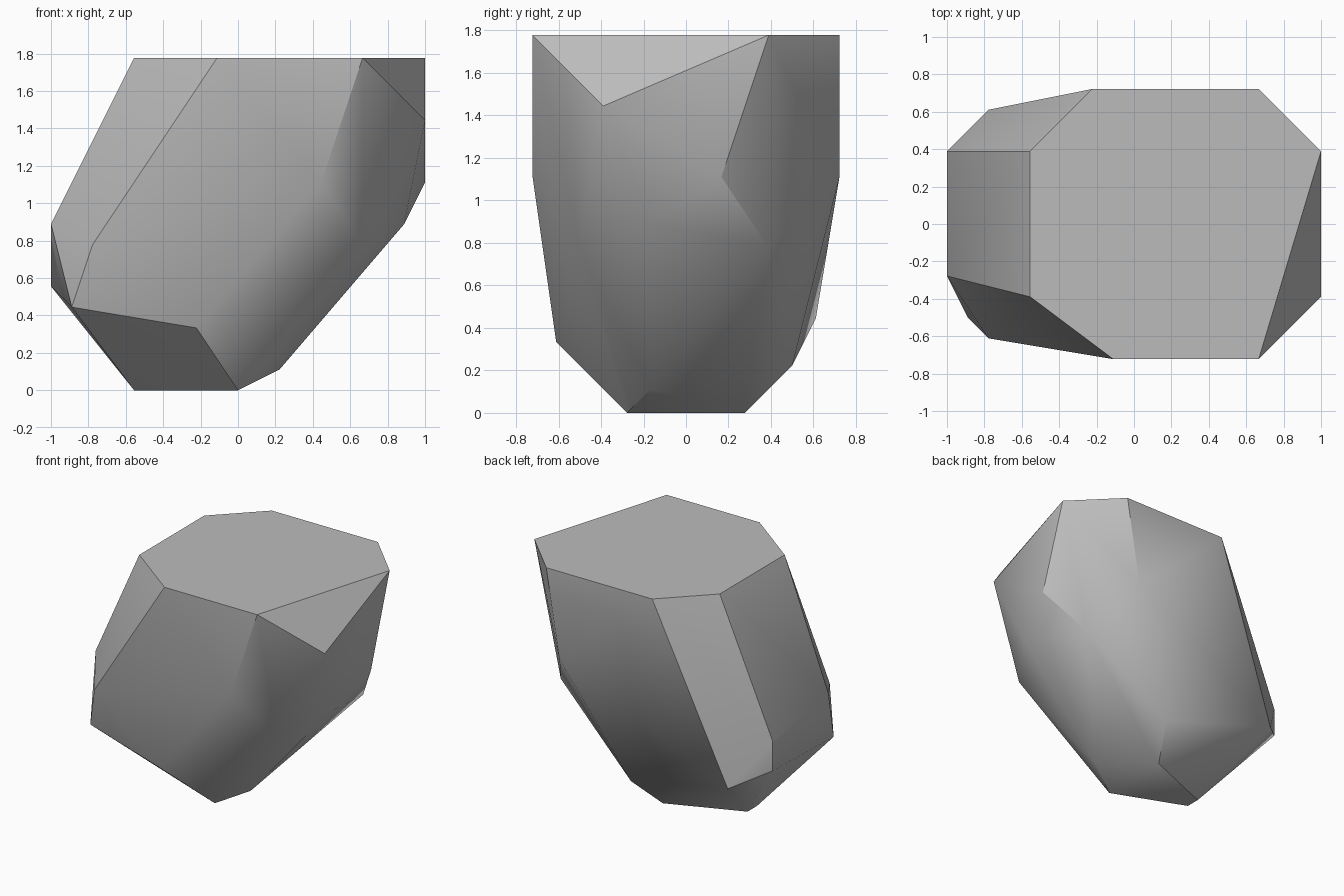
import bpy
import bmesh
import math

default_cube = bpy.data.objects.get("Cube")
if default_cube:
    bpy.data.objects.remove(default_cube, do_unlink=True)

UNIT = 1 / 18  # modelling grid step


def make_material(name, colour):
    material = bpy.data.materials.new(name)
    material.use_nodes = True
    material.diffuse_color = colour
    shader = material.node_tree.nodes["Principled BSDF"]
    shader.inputs["Base Color"].default_value = colour
    return material


# Flat cut top outline
crown = [(x, y, 32) for x, y in (
    (-10, 7), (-4, 13), (12, 13), (18, 7), (12, -13), (-2, -13), (-10, -7))]

# Corners of the chipped sides, from high to low
shoulder = [(18, -7, 26), (18, 3, 20), (8, -13, 20), (10, 13, 20)]
waist = [(-18, -5, 16), (16, -3, 16), (-18, 7, 14),
         (14, 7, 14), (12, -9, 14), (-14, -11, 14)]
lower_side = [(-18, 7, 10), (-14, 11, 8), (-16, -9, 8), (-4, -11, 6)]

# Small base the stone stands on
foot = [(2, 9, 4), (4, -3, 2), (0, 5, 0), (0, -5, 0), (-10, 1, 0), (-10, -1, 0)]


def make_stone(name, corners, material):
    bm = bmesh.new()
    for corner in corners:
        bm.verts.new([c * UNIT for c in corner])
    bmesh.ops.convex_hull(bm, input=list(bm.verts))
    loose = [v for v in bm.verts if not v.link_faces]
    bmesh.ops.delete(bm, geom=loose, context="VERTS")
    # Merge triangles that lie in one facet
    bmesh.ops.dissolve_limit(bm, angle_limit=math.radians(1),
                             verts=list(bm.verts), edges=list(bm.edges))
    bmesh.ops.recalc_face_normals(bm, faces=list(bm.faces))
    mesh = bpy.data.meshes.new(name)
    bm.to_mesh(mesh)
    bm.free()
    mesh.materials.append(material)
    stone = bpy.data.objects.new(name, mesh)
    bpy.context.collection.objects.link(stone)
    return stone


stone_grey = make_material("stone grey", (0.5, 0.5, 0.5, 1))
stone = make_stone("faceted_stone", crown + shoulder + waist + lower_side + foot, stone_grey)

# Soft shading across shallow facets, crisp along strong edges
bpy.ops.object.select_all(action="DESELECT")
stone.select_set(True)
bpy.context.view_layer.objects.active = stone
bpy.ops.object.shade_smooth_by_angle(angle=math.radians(30))
